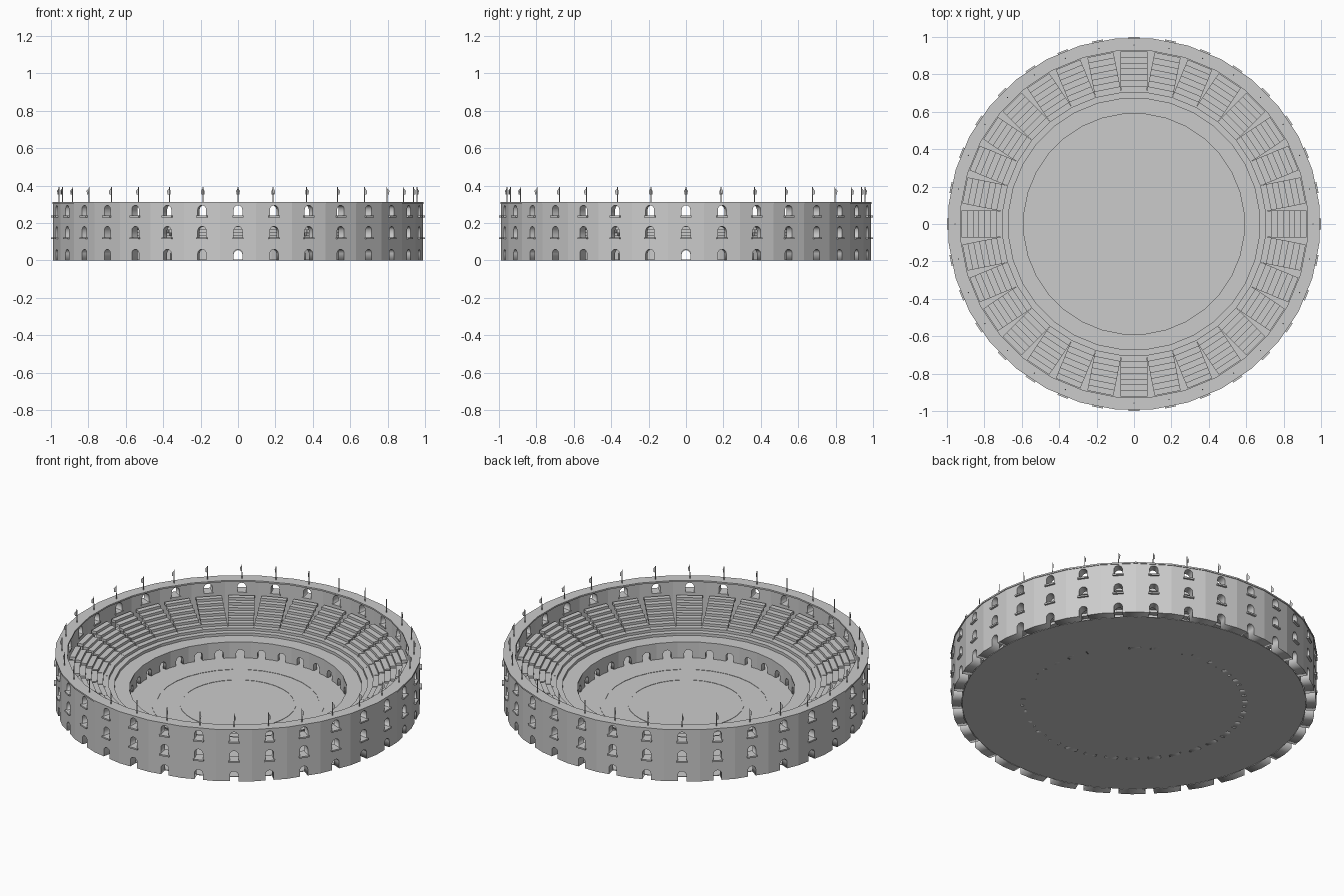
import bpy, bmesh, math
from mathutils import Matrix

if "Cube" in bpy.data.objects:
    bpy.data.objects.remove(bpy.data.objects["Cube"])

N = 32                                  # bays around the arena
STEP = 2 * math.pi / N
T = math.tan(STEP / 2)


def finish(bm, name, merge=True):
    if merge:
        bmesh.ops.remove_doubles(bm, verts=bm.verts, dist=0.0003)
    bmesh.ops.recalc_face_normals(bm, faces=bm.faces)
    me = bpy.data.meshes.new(name)
    bm.to_mesh(me)
    bm.free()
    ob = bpy.data.objects.new(name, me)
    bpy.context.collection.objects.link(ob)
    return ob


def arch(width, z0, z1, n=8):
    # arch outline, from lower right over the top to lower left
    r = width / 2
    pts = [(r, z0)]
    pts += [(r * math.cos(math.pi * i / n), z1 - r + r * math.sin(math.pi * i / n)) for i in range(n + 1)]
    return pts + [(-r, z0)]


def around(bm, source):
    # copy a bay mesh into all bays
    for i in range(N):
        tmp = source.copy()
        tmp.transform(Matrix.Rotation(i * STEP, 4, 'Z'))
        me = bpy.data.meshes.new("bay_tmp")
        tmp.to_mesh(me)
        tmp.free()
        bm.from_mesh(me)
        bpy.data.meshes.remove(me)


def arched_wall(name, inner, outer, height, door, holes):
    # one flat bay with openings, mitred and repeated round the ring
    half = outer * T
    outline = [(half, 0)] + arch(*door) + [(-half, 0), (-half, height), (half, height)]
    cu = bpy.data.curves.new("bay_curve", 'CURVE')
    cu.dimensions = '2D'
    cu.fill_mode = 'BOTH'
    cu.extrude = (outer - inner) / 2
    for pts in [outline] + [arch(*h) for h in holes]:
        sp = cu.splines.new('POLY')
        sp.points.add(len(pts) - 1)
        for p, (x, z) in zip(sp.points, pts):
            p.co = (x, z, 0, 1)
        sp.use_cyclic_u = True
    ob = bpy.data.objects.new("bay_curve", cu)
    bpy.context.collection.objects.link(ob)
    bpy.context.view_layer.update()
    me = bpy.data.meshes.new_from_object(ob.evaluated_get(bpy.context.evaluated_depsgraph_get()))
    bpy.data.objects.remove(ob)
    bay = bmesh.new()
    bay.from_mesh(me)
    bpy.data.meshes.remove(me)
    bmesh.ops.remove_doubles(bay, verts=bay.verts, dist=0.0001)
    ends = [f for f in bay.faces if all(abs(abs(v.co.x) - half) < 1e-4 for v in f.verts)
            and abs(f.normal.x) > 0.9]
    bmesh.ops.delete(bay, geom=ends, context='FACES_ONLY')
    for v in bay.verts:
        x, z, w = v.co
        d = (inner + outer) / 2 + w
        if abs(abs(x) - half) < 1e-4:
            x = math.copysign(d * T, x)
        v.co = (x, -d, z)
    bm = bmesh.new()
    around(bm, bay)
    bay.free()
    return finish(bm, name)


def lathe(name, profile):
    # closed profile of (apothem, z) swept into a faceted ring
    bm = bmesh.new()
    rings = []
    for i in range(N):
        a = (i + 0.5) * STEP
        rings.append([bm.verts.new((r / math.cos(STEP / 2) * math.cos(a),
                                    r / math.cos(STEP / 2) * math.sin(a), z)) for r, z in profile])
    k = len(profile)
    for i in range(N):
        a, b = rings[i], rings[(i + 1) % N]
        for j in range(k):
            bm.faces.new((a[j], b[j], b[(j + 1) % k], a[(j + 1) % k]))
    return finish(bm, name)


def flat_ring(name, r0, r1, z0, z1):
    return lathe(name, [(r0, z0), (r1, z0), (r1, z1), (r0, z1)])


def disc(name, r, z0, z1):
    bm = bmesh.new()
    bmesh.ops.create_cone(bm, cap_ends=True, segments=64, radius1=r, radius2=r, depth=z1 - z0,
                          matrix=Matrix.Translation((0, 0, (z0 + z1) / 2)))
    return finish(bm, name)


def wedge(bm, r0, r1, h0, h1, z0, z1):
    # block in the front bay, half widths h0 (inner) and h1 (outer)
    vs = [bm.verts.new((s * h, -r, z)) for z in (z0, z1)
          for r, h, s in ((r0, h0, -1), (r0, h0, 1), (r1, h1, 1), (r1, h1, -1))]
    for f in ((0, 1, 2, 3), (4, 5, 6, 7), (0, 1, 5, 4), (1, 2, 6, 5), (2, 3, 7, 6), (3, 0, 4, 7)):
        bm.faces.new([vs[i] for i in f])


# outer wall with three tiers of arches, rim on top
arched_wall("outer_wall", 0.935, 0.988, 0.305, (0.046, 0, 0.06),
            [(0.046, 0.122, 0.182), (0.046, 0.238, 0.295)])
flat_ring("wall_rim", 0.925, 0.992, 0.303, 0.312)

# window sills
bay = bmesh.new()
for z in (0.115, 0.231):
    wedge(bay, 0.93, 1.0, 0.029, 0.029, z, z + 0.009)
bm = bmesh.new()
around(bm, bay)
finish(bm, "window_sills", False)

# arena floor with shallow circles
disc("arena_floor", 0.935, 0.0, 0.004)
flat_ring("floor_circle_outer", 0.44, 0.468, 0.003, 0.006)
flat_ring("floor_circle_inner", 0.305, 0.315, 0.003, 0.006)

# podium: arched inner wall and walkway
arched_wall("podium_wall", 0.59, 0.615, 0.095, (0.046, 0, 0.055), [])
flat_ring("podium_walkway", 0.588, 0.675, 0.092, 0.101)

# rows of benches, straight blocks with wedge gaps between them
bay = bmesh.new()
ROWS, R0, R1 = 8, 0.67, 0.922
for i in range(ROWS):
    p = (R1 - R0) / ROWS
    a, b = R0 + p * i, R0 + p * (i + 1)
    top = 0.117 + 0.0155 * i
    wedge(bay, a, b, min(0.071, a * T), min(0.071, b * T), top - 0.016, top)
bm = bmesh.new()
around(bm, bay)
finish(bm, "benches", False)

# flag poles with small pennants
bay = bmesh.new()
bmesh.ops.create_cone(bay, cap_ends=True, segments=6, radius1=0.003, radius2=0.002, depth=0.082,
                      matrix=Matrix.Translation((0, -0.957, 0.351)))
flag = [(0, -0.957, 0.388), (0.01, -0.967, 0.372), (0.008, -0.965, 0.352), (0, -0.957, 0.352)]
bay.faces.new([bay.verts.new(c) for c in flag])
bm = bmesh.new()
around(bm, bay)
finish(bm, "flags", False)
